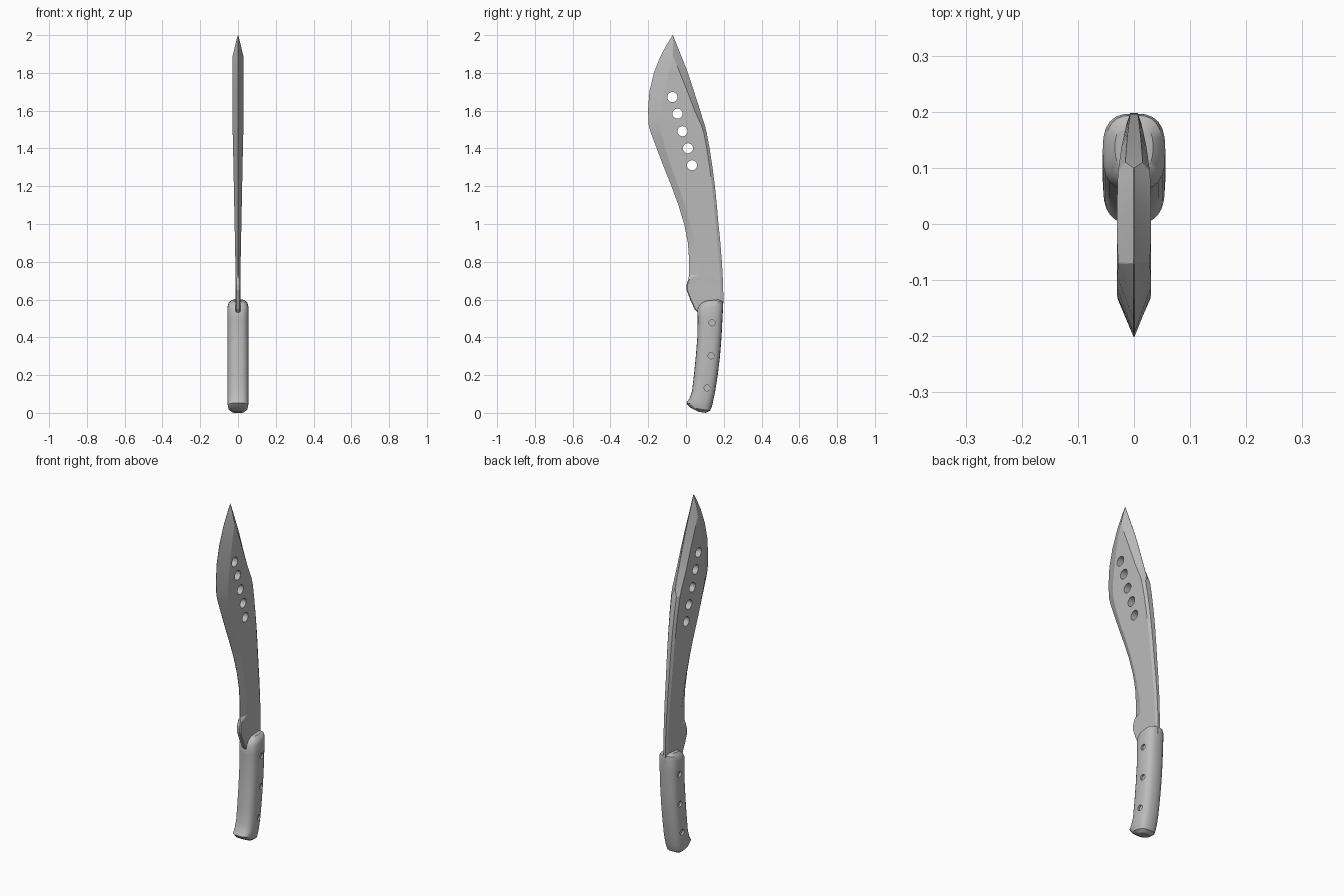
import bpy, bmesh, math
from mathutils import Matrix

if "Cube" in bpy.data.objects:
    bpy.data.objects.remove(bpy.data.objects["Cube"], do_unlink=True)

grey = bpy.data.materials.new("plain grey")
grey.use_nodes = True
GREY = (0.5, 0.5, 0.5, 1)
grey.diffuse_color = GREY
grey.node_tree.nodes["Principled BSDF"].inputs["Base Color"].default_value = GREY


def finish(name, bm):
    bmesh.ops.recalc_face_normals(bm, faces=bm.faces)
    me = bpy.data.meshes.new(name)
    bm.to_mesh(me)
    bm.free()
    me.materials.append(grey)
    ob = bpy.data.objects.new(name, me)
    bpy.context.collection.objects.link(ob)
    return ob


def loft(name, rings):
    """Skin a list of equal closed rings and cap both ends."""
    bm = bmesh.new()
    rows = [[bm.verts.new(p) for p in ring] for ring in rings]
    n = len(rows[0])
    for a, b in zip(rows, rows[1:]):
        for i in range(n):
            j = (i + 1) % n
            bm.faces.new((a[i], a[j], b[j], b[i]))
    bm.faces.new(rows[0])
    bm.faces.new(rows[-1])
    return finish(name, bm)


def drill(ob, spots, radius, spans):
    """Cut round holes along x at each (y, z) spot, over each (x0, x1) span."""
    bm = bmesh.new()
    for y, z in spots:
        for x0, x1 in spans:
            m = Matrix.Translation(((x0 + x1) / 2, y, z)) @ Matrix.Rotation(math.pi / 2, 4, 'Y')
            bmesh.ops.create_cone(bm, cap_ends=True, segments=20, radius1=radius,
                                  radius2=radius, depth=x1 - x0, matrix=m)
    cutter = finish("drill_cutter", bm)
    cutter.hide_render = True
    mod = ob.modifiers.new("holes", 'BOOLEAN')
    mod.operation, mod.solver, mod.object = 'DIFFERENCE', 'EXACT', cutter
    bpy.context.view_layer.objects.active = ob
    bpy.ops.object.modifier_apply(modifier=mod.name)
    bpy.data.objects.remove(cutter, do_unlink=True)


def smooth(ob, angle):
    bpy.ops.object.select_all(action='DESELECT')
    ob.select_set(True)
    bpy.context.view_layer.objects.active = ob
    bpy.ops.object.shade_smooth_by_angle(angle=math.radians(angle))


# Blade stations: z, cutting edge y, bevel line y, back bevel y, back y, half thickness
blade_rows = [
    (0.50, 0.090, 0.095, 0.165, 0.180, 0.012),
    (0.55, 0.045, 0.050, 0.181, 0.196, 0.012),
    (0.60, 0.022, 0.027, 0.183, 0.198, 0.012),
    (0.65, 0.003, 0.008, 0.182, 0.197, 0.012),
    (0.68, 0.003, 0.008, 0.181, 0.196, 0.012),
    (0.71, 0.013, 0.020, 0.180, 0.195, 0.013),
    (0.73, 0.016, 0.066, 0.179, 0.194, 0.013),
    (0.80, 0.017, 0.064, 0.175, 0.190, 0.014),
    (0.90, 0.010, 0.045, 0.167, 0.182, 0.016),
    (1.00, -0.010, 0.022, 0.157, 0.172, 0.018),
    (1.10, -0.040, -0.006, 0.148, 0.163, 0.020),
    (1.20, -0.077, -0.040, 0.138, 0.153, 0.022),
    (1.30, -0.117, -0.077, 0.125, 0.140, 0.024),
    (1.40, -0.155, -0.110, 0.110, 0.125, 0.026),
    (1.48, -0.185, -0.130, 0.095, 0.110, 0.028),
    (1.52, -0.197, -0.134, 0.082, 0.100, 0.029),
    (1.60, -0.201, -0.128, 0.046, 0.075, 0.030),
    (1.70, -0.194, -0.114, 0.008, 0.043, 0.030),
    (1.80, -0.170, -0.094, -0.032, 0.010, 0.030),
    (1.89, -0.134, -0.071, -0.069, -0.025, 0.028),
    (1.95, -0.102, -0.071, -0.069, -0.049, 0.014),
    (2.00, -0.071, -0.0703, -0.0697, -0.069, 0.001),
]
blade_rings = []
for z, edge, bevel, back_bevel, back, t in blade_rows:
    e = t * 0.6 if z < 0.72 else 0.0008      # blunt beside the handle
    s = t * 0.55 if z < 1.5 else 0.0008      # sharpened back near the point
    half = [(e, edge), (t, bevel), (t, back_bevel), (s, back)]
    blade_rings.append([(x, y, z) for x, y in half] +
                       [(-x, y, z) for x, y in reversed(half)])
blade = loft("blade", blade_rings)

# Row of five holes through the blade
drill(blade, [(-0.072, 1.672), (-0.045, 1.584), (-0.018, 1.491),
              (0.010, 1.401), (0.032, 1.311)], 0.027, [(-0.1, 0.1)])
smooth(blade, 14)

# Handle stations: front y, front z, back y, back z, half width
handle_rows = [
    (0.065, 0.006, 0.105, 0.000, 0.030),
    (0.022, 0.028, 0.128, 0.012, 0.050),
    (0.001, 0.052, 0.138, 0.036, 0.055),
    (0.018, 0.075, 0.143, 0.060, 0.056),
    (0.032, 0.115, 0.153, 0.105, 0.056),
    (0.042, 0.200, 0.168, 0.200, 0.056),
    (0.052, 0.300, 0.180, 0.300, 0.056),
    (0.060, 0.400, 0.188, 0.400, 0.056),
    (0.062, 0.500, 0.193, 0.500, 0.056),
    (0.060, 0.548, 0.197, 0.572, 0.056),
    (0.073, 0.573, 0.194, 0.590, 0.050),
    (0.098, 0.592, 0.175, 0.600, 0.034),
]
SIDES, POWER = 24, 0.72
handle_rings = []
for fy, fz, by, bz, w in handle_rows:
    ring = []
    for i in range(SIDES):
        a = 2 * math.pi * i / SIDES
        c, s = math.cos(a), math.sin(a)
        u = 0.5 + 0.5 * math.copysign(abs(c) ** POWER, c)
        x = w * math.copysign(abs(s) ** POWER, s)
        ring.append((x, fy + (by - fy) * u, fz + (bz - fz) * u))
    handle_rings.append(ring)
handle = loft("handle", handle_rings)

# Shallow rivet pockets on both sides of the handle
drill(handle, [(0.138, 0.477), (0.133, 0.302), (0.112, 0.132)], 0.016,
      [(0.044, 0.08), (-0.08, -0.044)])
smooth(handle, 35)
